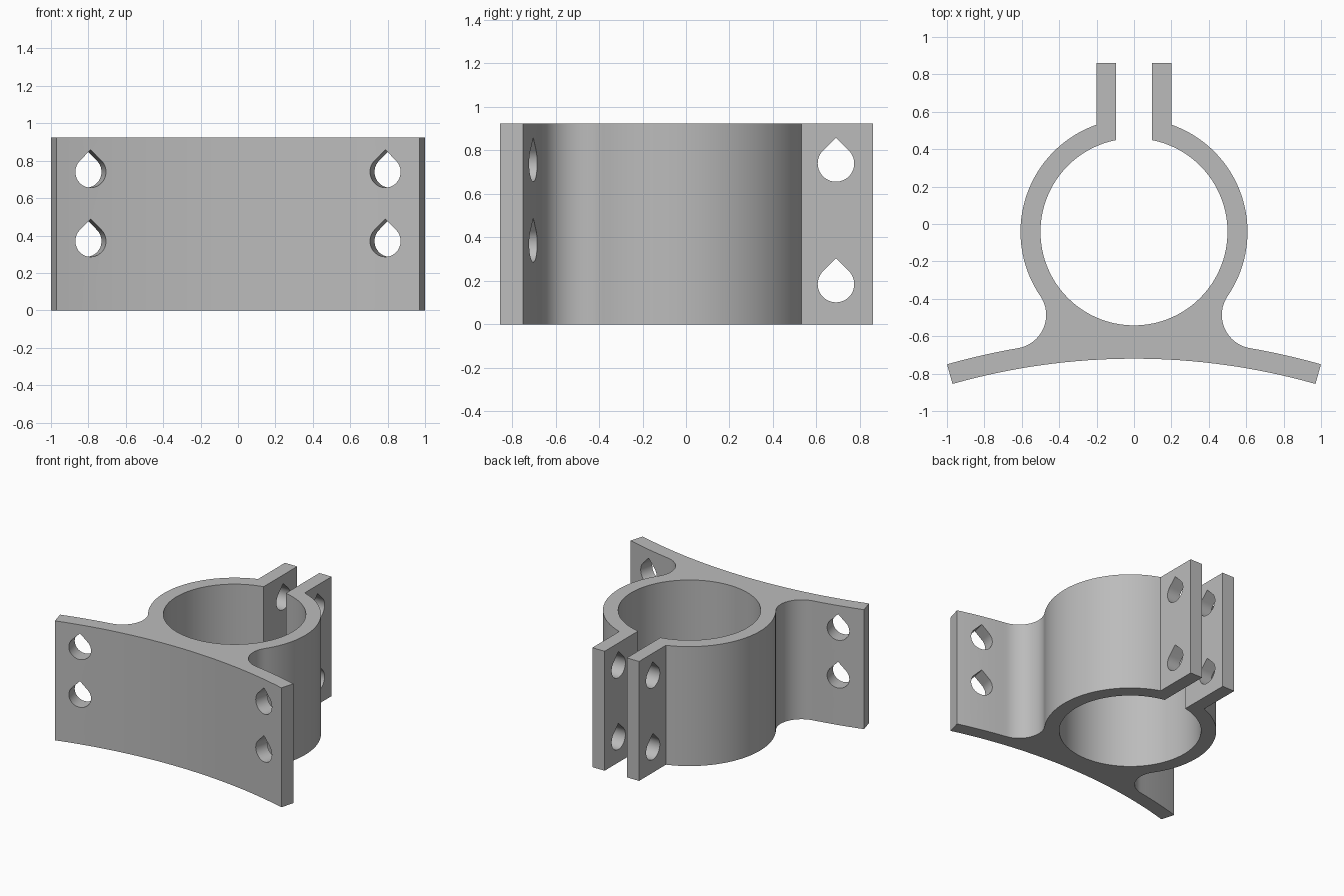
import bpy, bmesh, math
from mathutils import Matrix, Vector

cube = bpy.data.objects.get("Cube")
if cube:
    bpy.data.objects.remove(cube, do_unlink=True)

HEIGHT = 0.925
RING = Vector((0, -0.042))           # clamp ring centre
R_BORE, R_RING = 0.5, 0.607
BASE = Vector((0, -4.27))            # centre of the curved base plate
R_FRONT, R_BACK = 3.55, 3.659
R_FILLET = 0.18
EAR_IN, EAR_OUT, EAR_END = 0.095, 0.2, 0.86
R_HOLE = 0.084

grey = bpy.data.materials.new("Grey plastic")
grey.use_nodes = True
grey.diffuse_color = (0.5, 0.5, 0.5, 1)
grey.node_tree.nodes["Principled BSDF"].inputs["Base Color"].default_value = (0.5, 0.5, 0.5, 1)


def arc(centre, radius, a0, a1, steps):
    """Points on an arc, angles measured from +x."""
    angles = [a0 + (a1 - a0) * i / steps for i in range(steps + 1)]
    return [centre + radius * Vector((math.cos(a), math.sin(a))) for a in angles]


def angle_to(centre, point):
    d = point - centre
    return math.atan2(d.y, d.x)


def prism(bm, points, depth, matrix):
    """Extrude a flat outline along its local z and place it."""
    face = bm.faces.new([bm.verts.new((p[0], p[1], 0)) for p in points])
    ext = bmesh.ops.extrude_face_region(bm, geom=[face])
    top = [v for v in ext["geom"] if isinstance(v, bmesh.types.BMVert)]
    bmesh.ops.translate(bm, verts=top, vec=(0, 0, depth))
    verts = list({v for f in [face] for v in f.verts} | set(top))
    bmesh.ops.transform(bm, matrix=matrix, verts=verts)


def finish(bm, name):
    bmesh.ops.recalc_face_normals(bm, faces=bm.faces)
    mesh = bpy.data.meshes.new(name)
    bm.to_mesh(mesh)
    bm.free()
    obj = bpy.data.objects.new(name, mesh)
    bpy.context.collection.objects.link(obj)
    return obj


# Fillet centre: tangent to both the ring and the back of the base plate
d = RING.y - BASE.y
ra, rb = R_RING + R_FILLET, R_BACK + R_FILLET
h = (d * d + rb * rb - ra * ra) / (2 * d)
FILLET = Vector((math.sqrt(rb * rb - h * h), BASE.y + h))

# Right half of the outline, from the front centre round to the bore
up, end = math.pi / 2, math.pi / 2 - math.asin(0.97 / R_FRONT)
f_start = angle_to(FILLET, BASE) % math.tau
f_end = angle_to(FILLET, RING) % math.tau
half = arc(BASE, R_FRONT, up, end, 16)
half += arc(BASE, R_BACK, end, angle_to(BASE, FILLET), 8)
half += arc(FILLET, R_FILLET, f_start, f_end, 16)[1:]
half += arc(RING, R_RING, angle_to(RING, FILLET), math.acos(EAR_OUT / R_RING), 36)[1:]
half += [Vector((EAR_OUT, EAR_END)), Vector((EAR_IN, EAR_END))]
half += arc(RING, R_BORE, math.acos(EAR_IN / R_BORE), -up, 56)
outline = half + [Vector((-p.x, p.y)) for p in half[-2:0:-1]]

bm = bmesh.new()
prism(bm, outline, HEIGHT, Matrix.Identity(4))
bracket = finish(bm, "clamp_bracket")
bracket.data.materials.append(grey)

# Teardrop holes: local y becomes world z, local z is the drilling direction
drop = arc(Vector((0, 0)), R_HOLE, math.radians(135), math.radians(405), 36)
drop.append(Vector((0, R_HOLE * math.sqrt(2))))


def drill(bm, centre, direction, length):
    z = Vector(direction).normalized()
    y = Vector((0, 0, 1))
    x = y.cross(z)
    m = Matrix((x, y, z)).transposed().to_4x4()
    m.translation = Vector(centre) - z * length / 2
    prism(bm, drop, length, m)


bm = bmesh.new()
lean = math.asin(0.8 / 3.605)
for z in (0.37, 0.74):
    for side in (-1, 1):
        drill(bm, (side * 0.8, BASE.y + 3.605 * math.cos(lean), z),
              (side * math.sin(lean), math.cos(lean), 0), 0.3)
for z in (0.185, 0.74):
    drill(bm, (0, 0.69, z), (1, 0, 0), 0.6)
cutter = finish(bm, "hole_cutter")
cutter.hide_render = True

# Cut the holes, then discard the cutter
mod = bracket.modifiers.new("holes", 'BOOLEAN')
mod.operation = 'DIFFERENCE'
mod.solver = 'EXACT'
mod.object = cutter
bpy.ops.object.select_all(action='DESELECT')
bracket.select_set(True)
bpy.context.view_layer.objects.active = bracket
bpy.ops.object.modifier_apply(modifier=mod.name)
bpy.data.objects.remove(cutter, do_unlink=True)
bpy.ops.object.shade_smooth_by_angle(angle=math.radians(30))
